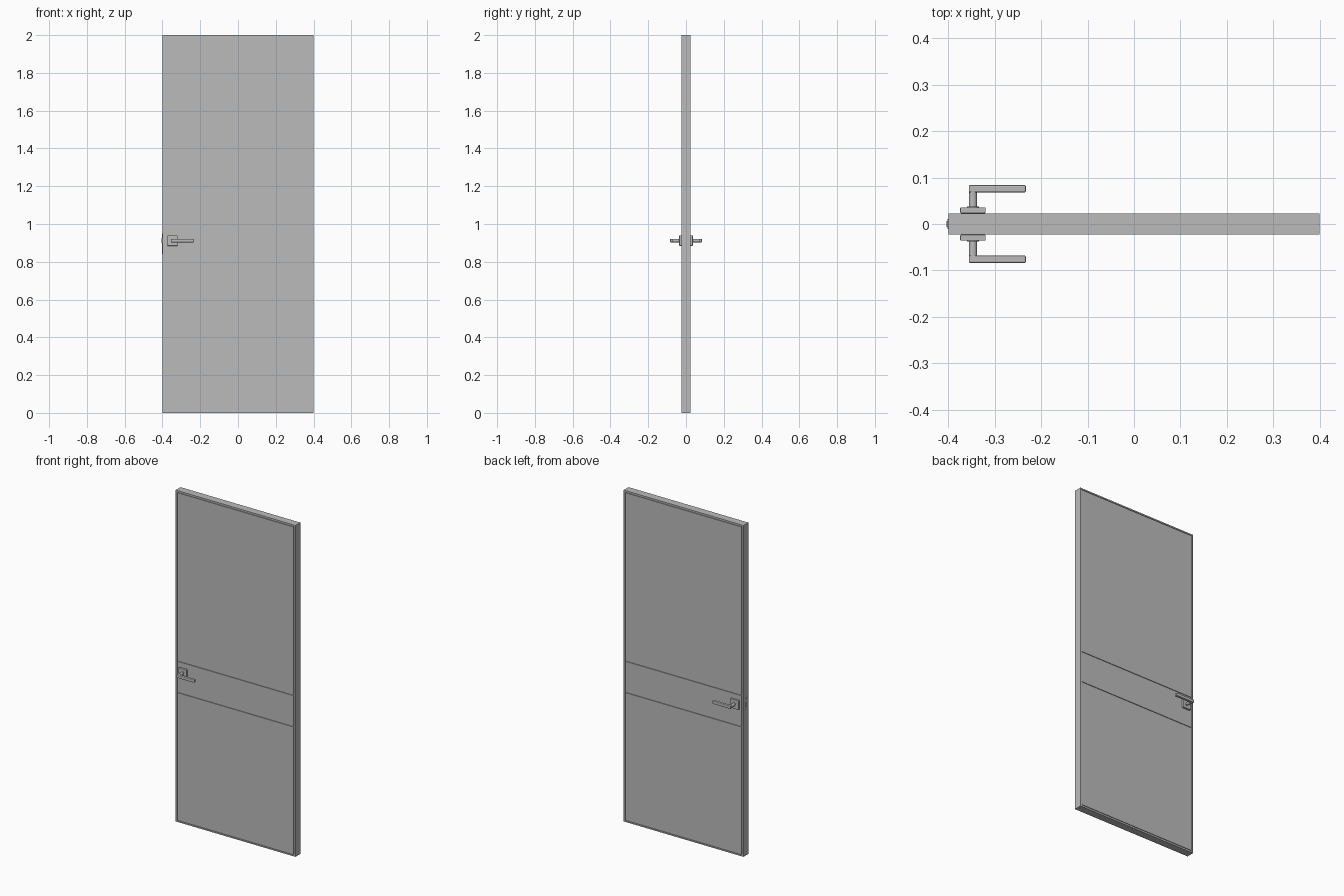
import bpy, bmesh, math
from mathutils import Vector

cube = bpy.data.objects.get("Cube")
if cube:
    bpy.data.objects.remove(cube, do_unlink=True)

grey = bpy.data.materials.new("plain grey")
grey.use_nodes = True
COLOUR = (0.5, 0.5, 0.5, 1)
grey.diffuse_color = COLOUR
grey.node_tree.nodes["Principled BSDF"].inputs["Base Color"].default_value = COLOUR


def finish(name, bm, bevel=0, smooth=False):
    bmesh.ops.recalc_face_normals(bm, faces=bm.faces)
    mesh = bpy.data.meshes.new(name)
    bm.to_mesh(mesh)
    bm.free()
    mesh.materials.append(grey)
    obj = bpy.data.objects.new(name, mesh)
    bpy.context.collection.objects.link(obj)
    if bevel:
        mod = obj.modifiers.new("soft edges", "BEVEL")
        mod.width, mod.segments = bevel, 2
    if smooth:
        bpy.ops.object.select_all(action="DESELECT")
        obj.select_set(True)
        bpy.context.view_layer.objects.active = obj
        bpy.ops.object.shade_smooth_by_angle(angle=math.radians(35))
    return obj


def box(name, x, y, z, bevel=0):
    """Box from (min, max) ranges on each axis."""
    bm = bmesh.new()
    bmesh.ops.create_cube(bm, size=1)
    for v in bm.verts:
        v.co = Vector([(a + b) / 2 + c * (b - a) for (a, b), c in zip((x, y, z), v.co)])
    return finish(name, bm, bevel)


def disc(name, centre, radius, y0, y1, sides=24):
    """Cylinder along y."""
    bm = bmesh.new()
    bmesh.ops.create_cone(bm, cap_ends=True, segments=sides, radius1=radius,
                          radius2=radius, depth=abs(y1 - y0))
    for v in bm.verts:
        v.co = Vector((centre[0] + v.co.x, (y0 + y1) / 2 + v.co.z, centre[1] + v.co.y))
    return finish(name, bm, smooth=True)


def side_range(s, a, b):
    return tuple(sorted((s * a, s * b)))


W, H, T = 0.4, 2.0, 0.023       # half width, height, half thickness
RIM, GAP, DEPTH = 0.008, 0.005, 0.004
inner = W - RIM - GAP
low, high = 0.783, 0.972        # heights of the two cross grooves
KX, KZ = -0.347, 0.912          # handle axis

# Door core, exposed at the bottom of the grooves
box("door_core", (-W, W), (-T + DEPTH, T - DEPTH), (0, H))

for s, side in ((-1, "front"), (1, "back")):
    skin = side_range(s, T - DEPTH, T)
    # Edge rim
    for sx, label in ((-1, "right"), (1, "left")):
        box(f"{side}_rim_{label}", side_range(sx, W - RIM, W), skin, (0, H))
    box(f"{side}_rim_bottom", (-W + RIM, W - RIM), skin, (0, RIM))
    box(f"{side}_rim_top", (-W + RIM, W - RIM), skin, (H - RIM, H))
    # Three flat panels between the grooves
    levels = (("lower", RIM + GAP, low - GAP / 2), ("middle", low + GAP / 2, high - GAP / 2),
              ("upper", high + GAP / 2, H - RIM - GAP))
    for label, z0, z1 in levels:
        box(f"{side}_{label}_panel", (-inner, inner), skin, (z0, z1))

    # Handle: square rose, collar, round neck and lever
    r = 0.0275
    box(f"{side}_handle_rose", (KX - r, KX + r), side_range(s, T, 0.036),
        (KZ - r, KZ + r), 0.002)
    disc(f"{side}_handle_collar", (KX, KZ), 0.013, s * 0.035, s * 0.038)
    disc(f"{side}_handle_neck", (KX, KZ), 0.009, s * 0.036, s * 0.076)
    box(f"{side}_handle_lever", (KX - 0.009, -0.233), side_range(s, 0.068, 0.084),
        (KZ - 0.009, KZ + 0.009), 0.003)

# Lock plate with latch and bolt on the closing edge
box("lock_plate", (-W - 0.002, -W + 0.002), (-0.011, 0.011), (0.84, 0.95))
box("latch_bolt", (-W - 0.004, -W), (-0.006, 0.006), (0.9, 0.925))
box("dead_bolt", (-W - 0.003, -W), (-0.006, 0.006), (0.86, 0.885))
